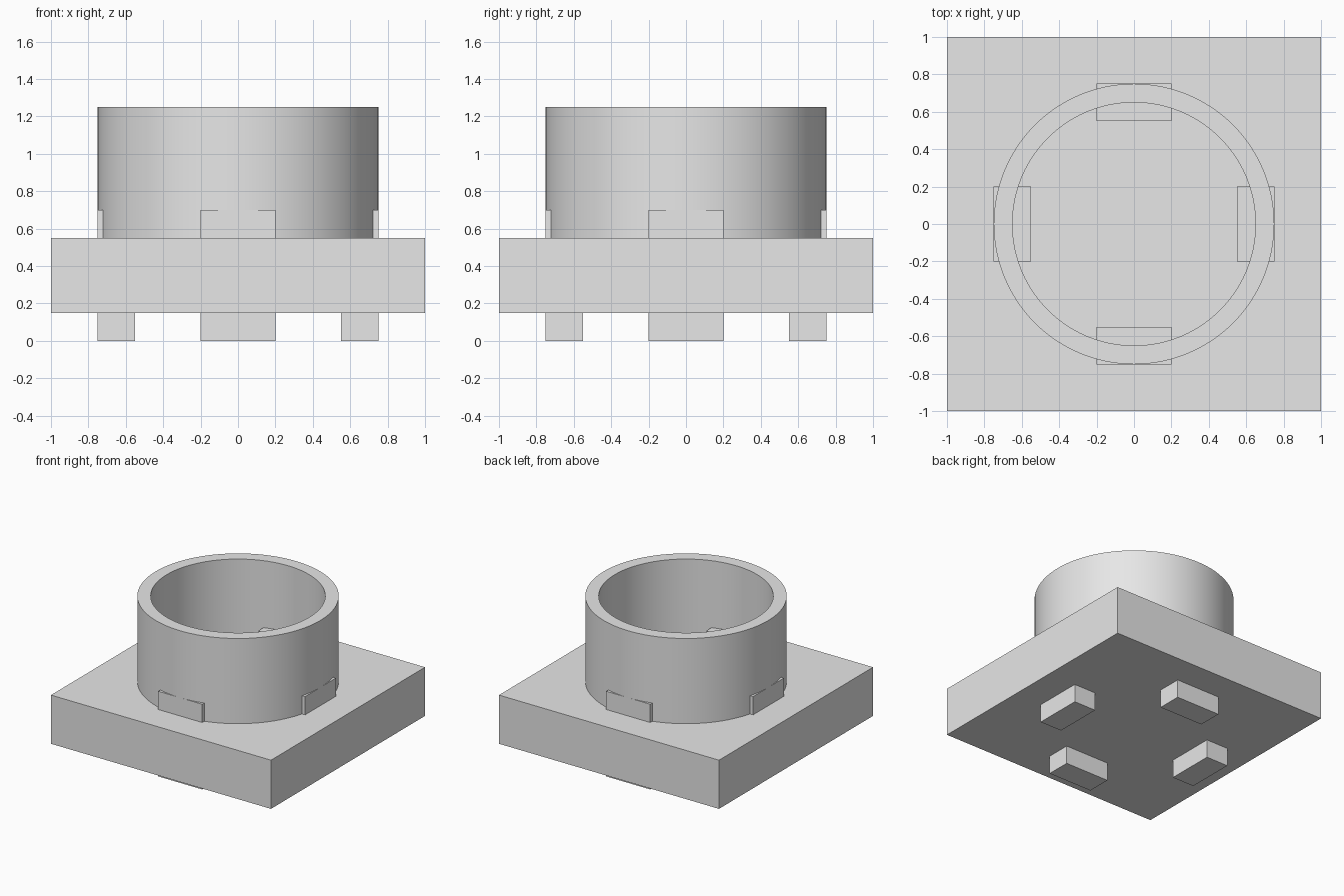
import bpy
import bmesh
import math
from mathutils import Matrix, Vector

cube = bpy.data.objects.get("Cube")
if cube:
    bpy.data.objects.remove(cube, do_unlink=True)

# Single light grey material
grey = bpy.data.materials.new("light grey")
grey.use_nodes = True
colour = (0.8, 0.8, 0.8, 1)
grey.diffuse_color = colour
grey.node_tree.nodes["Principled BSDF"].inputs["Base Color"].default_value = colour


def add_object(name, bm):
    bmesh.ops.recalc_face_normals(bm, faces=bm.faces)
    mesh = bpy.data.meshes.new(name)
    bm.to_mesh(mesh)
    bm.free()
    mesh.materials.append(grey)
    obj = bpy.data.objects.new(name, mesh)
    bpy.context.collection.objects.link(obj)
    return obj


def add_box(name, low, high, turn=0):
    low, high = Vector(low), Vector(high)
    bm = bmesh.new()
    place = (Matrix.Rotation(turn, 4, "Z") @ Matrix.Translation((low + high) / 2)
             @ Matrix.Diagonal((*(high - low), 1)))
    bmesh.ops.create_cube(bm, size=1, matrix=place)
    return add_object(name, bm)


# Square base plate
add_box("base_plate", (-1, -1, 0.15), (1, 1, 0.55))

# Four tabs that pass through the plate, one per side
for i, side in enumerate(("front", "left", "back", "right")):
    add_box(side + "_tab", (-0.2, -0.75, 0), (0.2, -0.55, 0.7), i * math.pi / 2)

# Round collar: a rectangular wall section spun about the vertical axis
bm = bmesh.new()
section = [(0.65, 0.55), (0.75, 0.55), (0.75, 1.25), (0.65, 1.25)]
verts = [bm.verts.new((r, 0, z)) for r, z in section]
edges = [bm.edges.new((verts[i - 1], verts[i])) for i in range(4)]
bmesh.ops.spin(bm, geom=verts + edges, cent=(0, 0, 0), axis=(0, 0, 1),
               angle=math.tau, steps=96, use_merge=True)
bmesh.ops.remove_doubles(bm, verts=bm.verts, dist=0.0001)
collar = add_object("collar", bm)

bpy.ops.object.select_all(action="DESELECT")
collar.select_set(True)
bpy.context.view_layer.objects.active = collar
bpy.ops.object.shade_smooth_by_angle(angle=math.radians(30))
